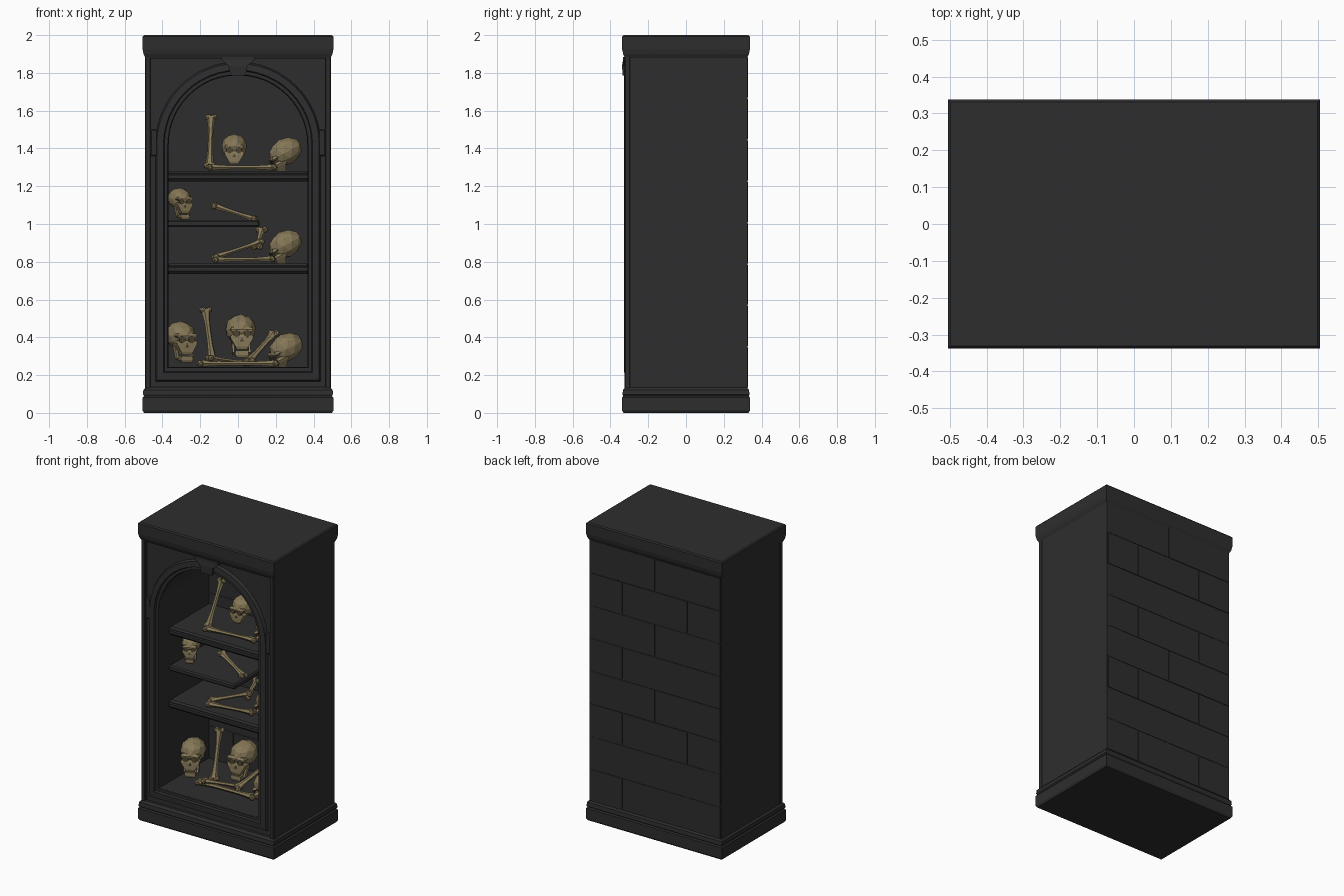
import bpy, bmesh, math, random
from mathutils import Matrix, Vector

random.seed(4)
cube = bpy.data.objects.get("Cube")
if cube:
    bpy.data.objects.remove(cube, do_unlink=True)


def material(name, rgb):
    m = bpy.data.materials.new(name)
    m.use_nodes = True
    m.diffuse_color = (*rgb, 1)
    node = m.node_tree.nodes["Principled BSDF"]
    node.inputs["Base Color"].default_value = (*rgb, 1)
    node.inputs["Roughness"].default_value = 0.9
    return m


STONE = material("dark stone", (0.027, 0.027, 0.027))
BONE = material("old bone", (0.235, 0.185, 0.095))
HOLLOW = material("bone hollow", (0.075, 0.058, 0.03))


def finish(name, bm, *mats):
    bmesh.ops.recalc_face_normals(bm, faces=bm.faces[:])
    mesh = bpy.data.meshes.new(name)
    bm.to_mesh(mesh)
    bm.free()
    for m in mats:
        mesh.materials.append(m)
    ob = bpy.data.objects.new(name, mesh)
    bpy.context.collection.objects.link(ob)
    return ob


def bridge(bm, loops, wrap=False):
    """Skin a row of equal closed loops, capping the ends unless it wraps."""
    rings = [[bm.verts.new(p) for p in loop] for loop in loops]
    n = len(rings[0])
    for a, b in zip(rings, rings[1:] + (rings[:1] if wrap else [])):
        for i in range(n):
            j = (i + 1) % n
            bm.faces.new((a[i], a[j], b[j], b[i]))
    if not wrap:
        bm.faces.new(rings[0])
        bm.faces.new(rings[-1])


def rect(hx, hy, z, cy=0):
    return [(sx * hx, cy + sy * hy, z) for sx, sy in ((-1, -1), (1, -1), (1, 1), (-1, 1))]


def slab(name, levels):
    bm = bmesh.new()
    bridge(bm, [rect(*lv) for lv in levels])
    return finish(name, bm, STONE)


def box(name, x0, x1, y0, y1, z0, z1, bevel=0.0):
    bm = bmesh.new()
    bmesh.ops.create_cube(bm, size=1)
    bmesh.ops.scale(bm, vec=(x1 - x0, y1 - y0, z1 - z0), verts=bm.verts)
    bmesh.ops.translate(bm, vec=((x0 + x1) / 2, (y0 + y1) / 2, (z0 + z1) / 2), verts=bm.verts)
    if bevel:
        bmesh.ops.bevel(bm, geom=bm.edges[:], offset=bevel, segments=1, affect='EDGES')
    return finish(name, bm, STONE)


SPRING = 1.42


def arch_loop(r, bottom, y, square=False):
    """Arched outline, or the rectangle that surrounds it."""
    pts = []
    for i in range(25):
        a = math.pi * i / 24
        c, s = math.cos(a), math.sin(a)
        k = r / max(abs(c), abs(s)) if square else r
        pts.append((k * c, y, SPRING + k * s))
    return pts + [(-r, y, bottom), (r, y, bottom)]


def arch_frame(name, section):
    bm = bmesh.new()
    bridge(bm, [arch_loop(*s) for s in section], wrap=True)
    return finish(name, bm, STONE)


# Cabinet shell with its arched opening
arch_frame("cabinet_body", [(.37, .24, -.305), (.49, .05, -.305, True),
                            (.49, .05, .325, True), (.37, .24, .325)])
arch_frame("arch_moulding", [(.367, .243, -.29), (.372, .237, -.312), (.39, .22, -.312),
                             (.395, .215, -.327), (.43, .175, -.324), (.44, .165, -.30)])
box("back_wall", -.48, .48, .22, .324, .06, 1.9)
for side, name in ((-1, "right_stile"), (1, "left_stile")):
    xs = sorted((side * .462, side * .492))
    box(name, *xs, -.325, -.295, .08, 1.9, .004)
    xs = sorted((side * .425, side * .465))
    box(name + "_impost", *xs, -.32, -.295, 1.36, 1.5, .006)

# Plinth and cornice
slab("plinth", [(.497, .331, 0), (.505, .338, .012), (.505, .338, .082), (.497, .332, .09),
                (.503, .336, .098), (.501, .334, .122), (.488, .322, .136)])
slab("cornice", [(.488, .322, 1.875), (.5, .333, 1.9), (.503, .336, 1.915), (.505, .338, 1.925),
                 (.505, .338, 1.992), (.498, .331, 2)])

# Keystone
bm = bmesh.new()
bridge(bm, [rect(.04, .02, 1.785, -.316), rect(.048, .022, 1.83, -.316),
            rect(.052, .022, 1.84, -.316), rect(.085, .02, 1.865, -.314), rect(.09, .02, 1.885, -.314)])
finish("keystone", bm, STONE)

# Shelves, the middle one broken short
box("top_shelf", -.375, .375, -.2, .225, 1.225, 1.28, .01)
box("top_shelf_lip", -.375, .375, -.207, -.18, 1.235, 1.265, .006)
box("lower_shelf", -.375, .375, -.2, .225, .735, .79, .01)
box("lower_shelf_lip", -.375, .375, -.207, -.18, .745, .775, .006)
box("broken_shelf", -.375, .115, -.2, .225, .985, 1.02, .008)


# Slightly raised running-bond stones on a wall plane
def stone_courses(name, y, half, z0, z1, rows):
    bm = bmesh.new()
    step = (z1 - z0) / rows
    for r in range(rows):
        cuts = [-half, 0, half] if r % 2 else [-half, -half * .5, half * .5, half]
        for a, b in zip(cuts, cuts[1:]):
            thick = random.uniform(.003, .009)
            mat = (Matrix.Translation(((a + b) / 2, y, z0 + step * (r + .5)))
                   @ Matrix.Diagonal((b - a - .006, thick, step - .008, 1)))
            bmesh.ops.create_cube(bm, size=1, matrix=mat)
    return finish(name, bm, STONE)


stone_courses("back_stones", .325, .485, .13, 1.885, 8)
stone_courses("inner_stones", .22, .37, .24, 1.8, 7)


# Skull: cranium, brow, tapered face, optional jaw, hollow eyes and nose
def skull(name, loc, size, turn=0, pitch=0, jaw=True):
    bm = bmesh.new()
    cranium = Matrix.Translation((0, .1, .52)) @ Matrix.Diagonal((.48, .6, .46, 1))
    bmesh.ops.create_icosphere(bm, subdivisions=2, radius=1, matrix=cranium)
    bridge(bm, [rect(.16, .12, -.12, -.36), rect(.2, .15, -.02, -.36),
                rect(.33, .2, .2, -.3), rect(.36, .2, .28, -.29), rect(.28, .16, .36, -.3)])
    bridge(bm, [rect(.3, .1, .44, -.4), rect(.36, .12, .5, -.38), rect(.3, .1, .58, -.34)])
    if jaw:
        bridge(bm, [rect(.15, .09, -.36, -.38), rect(.21, .14, -.28, -.36), rect(.2, .14, -.15, -.35)])
        for s in (-1, 1):
            ramus = Matrix.Translation((s * .25, -.16, -.02)) @ Matrix.Rotation(-.5, 4, 'X')
            bmesh.ops.create_cube(bm, size=1, matrix=ramus @ Matrix.Diagonal((.07, .16, .5, 1)))
    solid = set(bm.faces)
    for x, z, r, n in ((-.17, .38, .12, 6), (.17, .38, .12, 6), (0, .17, .08, 3)):
        spot = Matrix.Translation((x, -.485, z)) @ Matrix.Rotation(math.pi / 2, 4, 'X')
        bmesh.ops.create_cone(bm, cap_ends=True, segments=n, radius1=r, radius2=r, depth=.05, matrix=spot)
    for f in bm.faces:
        f.material_index = 0 if f in solid else 1
    bm.transform(Matrix.Translation(loc) @ Matrix.Rotation(math.radians(turn), 4, 'Z')
                 @ Matrix.Rotation(math.radians(pitch), 4, 'X') @ Matrix.Scale(size, 4))
    return finish(name, bm, BONE, HOLLOW)


skull("top_skull", (-.02, .08, 1.335), .145, 0, 0, False)
skull("top_side_skull", (.275, -.02, 1.305), .155, -80, 28, False)
skull("middle_skull", (-.305, -.06, 1.07), .125, 25)
skull("lower_side_skull", (.275, -.02, .815), .155, -80, 28, False)
skull("floor_right_skull", (.275, -.04, .265), .16, -70, 25, False)
skull("floor_centre_skull", (.015, .03, .355), .172, 4)
skull("floor_left_skull", (-.3, -.05, .325), .165, 22)


# Long bone: flared shaft with two knuckles at each end
def long_bone(name, start, end, r=.016):
    a, b = Vector(start), Vector(end)
    length = (b - a).length
    bm = bmesh.new()
    loops = []
    for t, k in ((0, 1.5), (.12, 1.15), (.3, .85), (.7, .8), (.88, 1.1), (1, 1.5)):
        loops.append([(r * k * math.cos(i * math.pi / 3), r * k * .85 * math.sin(i * math.pi / 3),
                       t * length) for i in range(6)])
    bridge(bm, loops)
    for z in (0, length):
        for s in (-1, 1):
            bmesh.ops.create_icosphere(bm, subdivisions=1, radius=r * 1.15,
                                       matrix=Matrix.Translation((s * r * .95, 0, z)))
    bm.transform(Matrix.Translation(a) @ (b - a).to_track_quat('Z', 'Y').to_matrix().to_4x4())
    return finish(name, bm, BONE)


long_bone("top_upright_bone", (-.15, -.1, 1.31), (-.142, .03, 1.565), .017)
long_bone("top_flat_bone", (-.15, -.12, 1.3), (.19, -.09, 1.3))
long_bone("middle_bone", (-.12, 0, 1.095), (.09, -.07, 1.025), .017)
long_bone("lower_flat_bone", (-.12, -.14, .81), (.18, -.1, .815))
long_bone("lower_slanted_bone", (-.12, -.12, .825), (.12, -.04, .905), .017)
long_bone("lower_propped_bone", (.125, .02, .97), (.1, -.05, .88), .017)
long_bone("floor_upright_bone", (-.135, -.06, .275), (-.172, .05, .545), .018)
long_bone("floor_flat_bone", (-.2, -.13, .262), (.2, -.12, .262), .017)
long_bone("floor_crossed_bone", (-.15, -.15, .29), (.05, -.04, .262))
long_bone("floor_leaning_bone", (.06, -.09, .275), (.19, .05, .42), .019)
